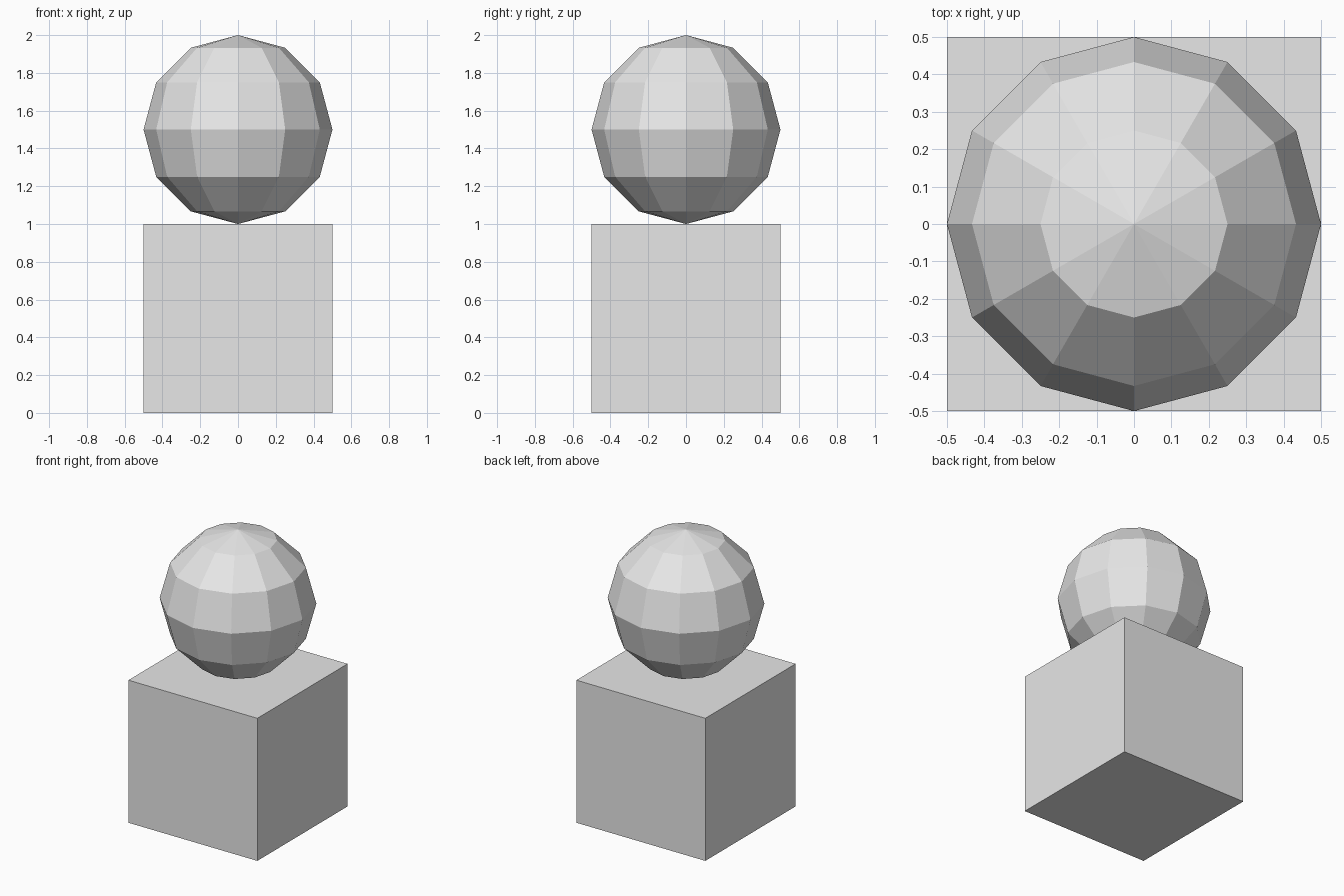
import bpy

# Remove the default object
old = bpy.data.objects.get("Cube")
if old:
    bpy.data.objects.remove(old, do_unlink=True)

# Single flat colour
grey = bpy.data.materials.new("light_grey")
grey.use_nodes = True
grey.diffuse_color = (0.8, 0.8, 0.8, 1)
grey.node_tree.nodes["Principled BSDF"].inputs["Base Color"].default_value = grey.diffuse_color


def finish(name):
    obj = bpy.context.object
    obj.name = obj.data.name = name
    obj.data.materials.append(grey)
    bpy.ops.object.shade_flat()


# Square base block
bpy.ops.mesh.primitive_cube_add(size=1, location=(0, 0, 0.5))
finish("base_block")

# Faceted ball resting on the block
bpy.ops.mesh.primitive_uv_sphere_add(segments=12, ring_count=6, radius=0.5,
                                     location=(0, 0, 1.5))
finish("faceted_ball")
